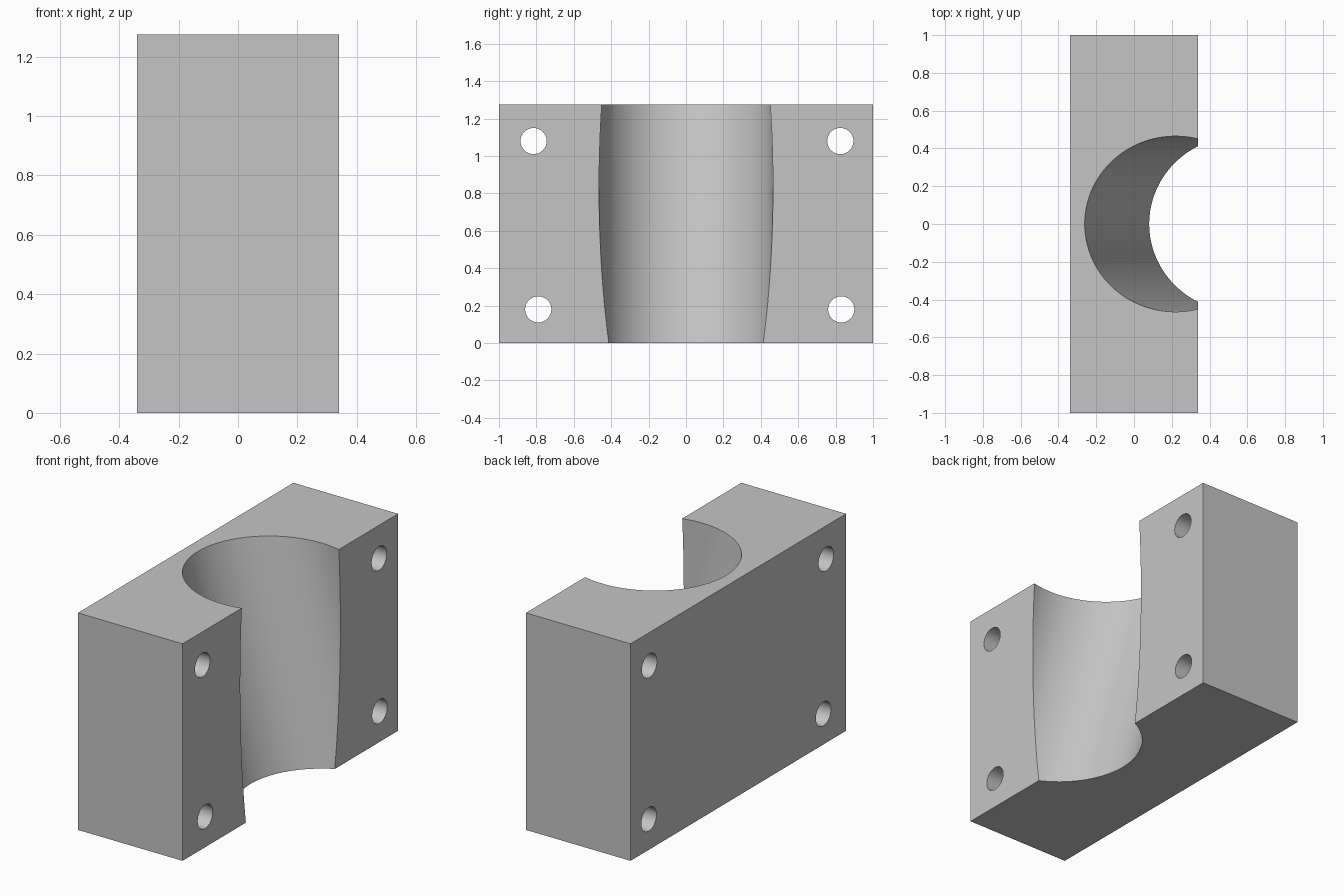
import bpy
import math

if "Cube" in bpy.data.objects:
    bpy.data.objects.remove(bpy.data.objects["Cube"], do_unlink=True)

WIDTH, LENGTH, HEIGHT = 0.68, 2.0, 1.275
TILT = math.radians(15)

# Plain grey material
grey = bpy.data.materials.new("plain grey")
grey.use_nodes = True
colour = (0.56, 0.56, 0.56, 1)
grey.diffuse_color = colour
grey.node_tree.nodes["Principled BSDF"].inputs["Base Color"].default_value = colour


def cylinder(name, radius, depth, location, tilt, sides):
    bpy.ops.mesh.primitive_cylinder_add(vertices=sides, radius=radius, depth=depth,
                                        location=location, rotation=(0, tilt, 0))
    obj = bpy.context.object
    obj.name = name
    obj.hide_render = True
    obj.data.materials.append(grey)
    return obj


# Rectangular block
bpy.ops.mesh.primitive_cube_add(size=1, location=(0, 0, HEIGHT / 2))
block = bpy.context.object
block.name = "clamp_block"
block.scale = (WIDTH, LENGTH, HEIGHT)
bpy.ops.object.transform_apply(location=True, rotation=True, scale=True)
block.data.materials.append(grey)

# Leaning round groove, open on the left side
cutters = [cylinder("groove_cutter", 0.465, 3, (0.391, 0, HEIGHT / 2), -TILT, 128)]

# Four bolt holes through the block
for y, z in [(-0.815, 1.08), (0.825, 1.08), (-0.79, 0.18), (0.83, 0.18)]:
    cutters.append(cylinder("bolt_hole_cutter", 0.07, 1, (0, y, z), math.pi / 2, 48))

# Cut everything out of the block
bpy.ops.object.select_all(action="DESELECT")
block.select_set(True)
bpy.context.view_layer.objects.active = block
for cutter in cutters:
    cut = block.modifiers.new(cutter.name, "BOOLEAN")
    cut.operation = "DIFFERENCE"
    cut.solver = "EXACT"
    cut.object = cutter
    bpy.ops.object.modifier_apply(modifier=cut.name)
    bpy.data.objects.remove(cutter, do_unlink=True)

# Smooth round walls with sharp edges
bpy.ops.object.shade_smooth_by_angle(angle=math.radians(30))
